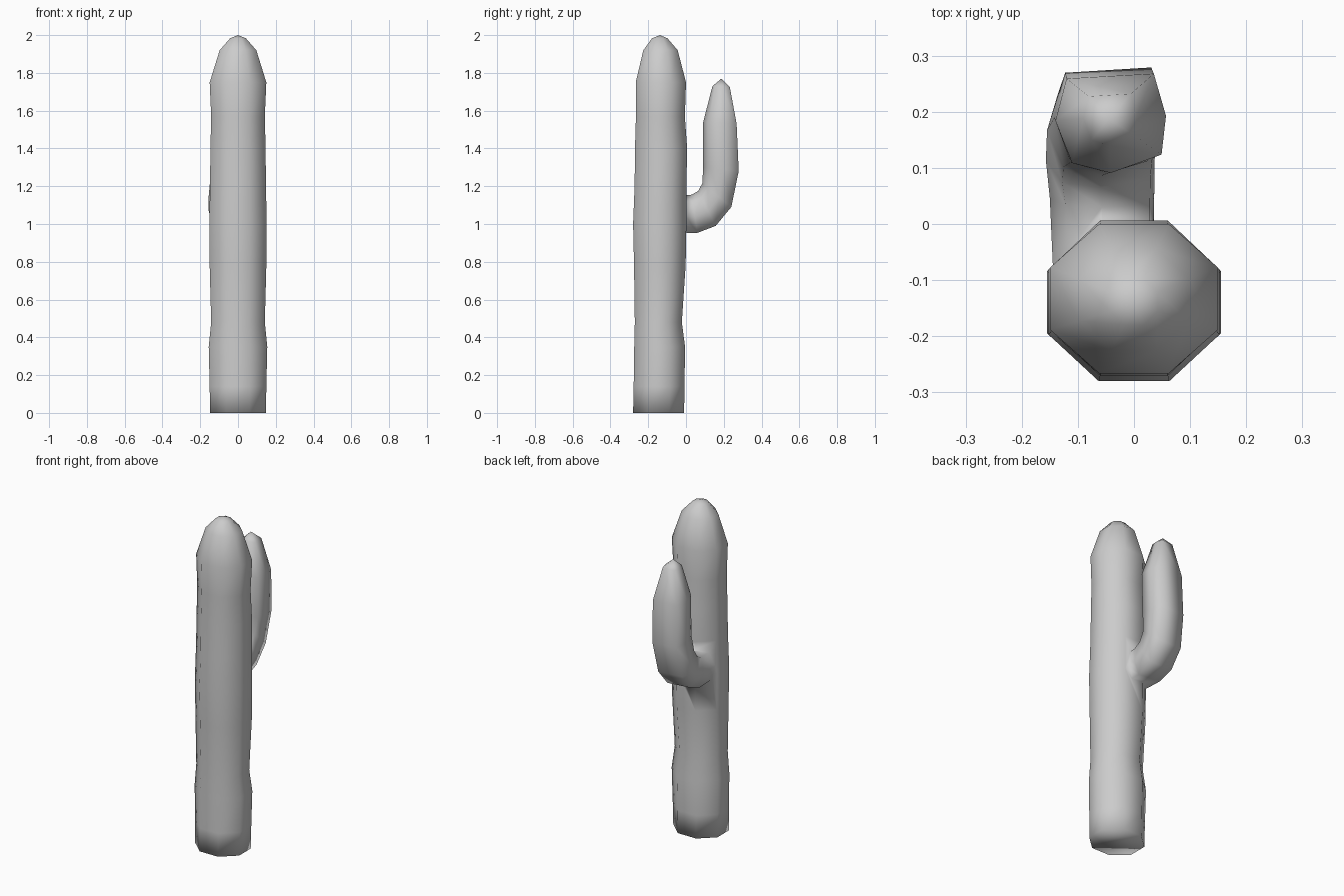
import bpy, bmesh, math
from mathutils import Vector

if "Cube" in bpy.data.objects:
    bpy.data.objects.remove(bpy.data.objects["Cube"])


def loft(name, rings, tip):
    """Skin a list of point rings, flat cap at the start, pointed end at tip."""
    bm = bmesh.new()
    loops = [[bm.verts.new(p) for p in ring] for ring in rings]
    n = len(loops[0])
    for a, b in zip(loops, loops[1:]):
        for i in range(n):
            j = (i + 1) % n
            bm.faces.new((a[i], a[j], b[j], b[i]))
    bm.faces.new(loops[0])
    end = bm.verts.new(tip)
    for i in range(n):
        bm.faces.new((loops[-1][i], loops[-1][(i + 1) % n], end))
    bmesh.ops.recalc_face_normals(bm, faces=bm.faces)
    for f in bm.faces:
        f.smooth = True
    mesh = bpy.data.meshes.new(name)
    bm.to_mesh(mesh)
    bm.free()
    obj = bpy.data.objects.new(name, mesh)
    bpy.context.collection.objects.link(obj)
    return obj


# Trunk: octagonal rings (z, half width, front y, back y)
trunk_profile = [
    (0.00, .148, -.280, -.010), (0.14, .150, -.277, -.008),
    (0.35, .155, -.274, -.005), (0.48, .142, -.271, -.022),
    (0.78, .150, -.275, -.002), (1.00, .152, -.280, .002),
    (1.20, .148, -.272, .002), (1.40, .146, -.270, .006),
    (1.57, .142, -.265, -.006), (1.75, .150, -.266, .000),
    (1.92, .097, -.226, -.044), (1.983, .042, -.180, -.098)]
angles = [math.radians(22.5 + 45 * i) for i in range(8)]
k = 1 / math.cos(math.radians(22.5))
trunk_rings = [[(hx * k * math.cos(a), (y0 + y1) / 2 + (y1 - y0) / 2 * k * math.sin(a), z)
                for a in angles] for z, hx, y0, y1 in trunk_profile]
trunk = loft("cactus", trunk_rings, (0, -.138, 2.0))

# Arm: seven-sided rings (outer y, z, inner y, z, left x, right x)
section = [(-1, .05), (-.8, .9), (.78, 1), (1, .15), (.92, -.63), (0, -1), (-.7, -.8)]
arm_path = [
    (-.11, .955, -.11, 1.15, -.143, .035), (.06, .953, .03, 1.155, -.150, .036),
    (.157, .99, .065, 1.175, -.157, .037), (.24, 1.09, .086, 1.215, -.155, .040),
    (.279, 1.28, .091, 1.30, -.142, .052), (.268, 1.53, .091, 1.54, -.140, .057),
    (.232, 1.725, .140, 1.73, -.090, .005)]
arm_rings = []
for yo, zo, yi, zi, x0, x1 in arm_path:
    outer, inner = Vector((0, yo, zo)), Vector((0, yi, zi))
    mid, half = (outer + inner) / 2, (outer - inner) / 2
    arm_rings.append([mid + half * v + Vector(((x0 + x1) / 2 + (x1 - x0) / 2 * u, 0, 0))
                      for u, v in section])
arm = loft("arm", arm_rings, (-.045, .188, 1.77))

# Fuse arm and trunk into one skin
mod = trunk.modifiers.new("join_arm", 'BOOLEAN')
mod.operation = 'UNION'
mod.solver = 'EXACT'
mod.object = arm
bpy.context.view_layer.objects.active = trunk
trunk.select_set(True)
bpy.ops.object.modifier_apply(modifier=mod.name)
bpy.data.objects.remove(arm)
